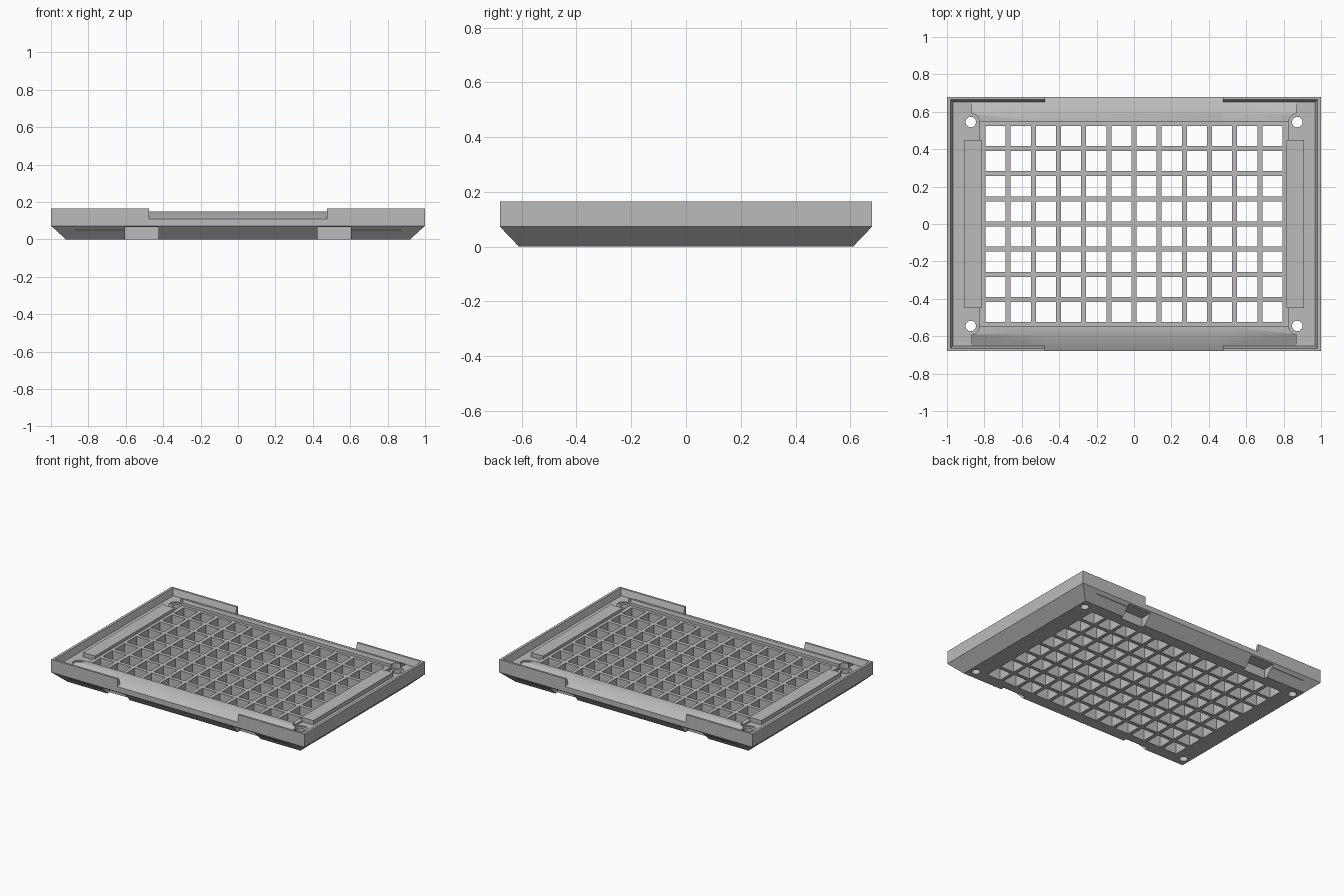
import bpy, bmesh, math

if "Cube" in bpy.data.objects:
    bpy.data.objects.remove(bpy.data.objects["Cube"])

grey = bpy.data.materials.new("plain grey")
grey.diffuse_color = (0.5, 0.5, 0.5, 1)
grey.use_nodes = True
grey.node_tree.nodes["Principled BSDF"].inputs["Base Color"].default_value = grey.diffuse_color


def finish(name, bm):
    bmesh.ops.recalc_face_normals(bm, faces=bm.faces)
    me = bpy.data.meshes.new(name)
    bm.to_mesh(me)
    bm.free()
    ob = bpy.data.objects.new(name, me)
    me.materials.append(grey)
    bpy.context.collection.objects.link(ob)
    return ob


def prism_x(name, profile, x0, x1):
    """Solid with a (y, z) profile running along x."""
    bm = bmesh.new()
    a = [bm.verts.new((x0, y, z)) for y, z in profile]
    b = [bm.verts.new((x1, y, z)) for y, z in profile]
    n = len(profile)
    bm.faces.new(a)
    bm.faces.new(b)
    for i in range(n):
        bm.faces.new((a[i], a[(i + 1) % n], b[(i + 1) % n], b[i]))
    return finish(name, bm)


def box(name, x0, x1, y0, y1, z0, z1):
    return prism_x(name, [(y0, z0), (y1, z0), (y1, z1), (y0, z1)], x0, x1)


def cylinder(name, r, x, y, z0, z1):
    bm = bmesh.new()
    bmesh.ops.create_cone(bm, cap_ends=True, segments=32, radius1=r, radius2=r, depth=z1 - z0)
    bmesh.ops.translate(bm, verts=bm.verts, vec=(x, y, (z0 + z1) / 2))
    return finish(name, bm)


def combine(target, other, op):
    """Apply a boolean and drop the helper."""
    mod = target.modifiers.new("boolean", 'BOOLEAN')
    mod.operation = op
    mod.solver = 'EXACT'
    mod.object = other
    bpy.context.view_layer.objects.active = target
    bpy.ops.object.modifier_apply(modifier=mod.name)
    bpy.data.objects.remove(other, do_unlink=True)


# Tray: rectangular loops (half x, half y, z) round a closed section
loops = [(.82, .55, 0), (.92, .61, 0), (1, .68, .073), (1, .68, .165),
         (.982, .665, .165), (.968, .652, .12), (.82, .55, .12)]
bm = bmesh.new()
rings = [[bm.verts.new((sx * x, sy * y, z)) for sx, sy in ((-1, -1), (1, -1), (1, 1), (-1, 1))]
         for x, y, z in loops]
for k in range(len(rings)):
    a, b = rings[k], rings[(k + 1) % len(rings)]
    for i in range(4):
        j = (i + 1) % 4
        bm.faces.new((a[i], a[j], b[j], b[i]))
tray = finish("tray", bm)

# Wall openings at the front and back
for s in (-1, 1):
    y0, y1 = sorted((s * .6, s * .75))
    combine(tray, box("wall_cut", -.475, .475, y0, y1, .11, .3), 'DIFFERENCE')

# Raised frame round the grid: sloped front and back, stepped sides
for s in (-1, 1):
    full = [(s * .545, .05), (s * .62, .05), (s * .68, .11), (s * .59, .15), (s * .545, .15)]
    short = [(s * .545, .05), (s * .66, .05), (s * .66, .119), (s * .59, .15), (s * .545, .15)]
    combine(tray, prism_x("slope", full, -.475, .475), 'UNION')
    for t in (-1, 1):
        x0, x1 = sorted((t * .474, t * .87))
        combine(tray, prism_x("slope_end", short, x0, x1), 'UNION')
    x0, x1 = sorted((s * .815, s * .91))
    combine(tray, box("side_step", x0, x1, -.45, .45, .05, .15), 'UNION')

# Grid plate: 12 x 8 square openings
pitch, half = .1345, .054


def lines(count, edge):
    cs = [(i - (count - 1) / 2) * pitch for i in range(count)]
    return [-edge] + [c + d for c in cs for d in (-half, half)] + [edge]


xs, ys = lines(12, .825), lines(8, .555)
bm = bmesh.new()
vs = [[bm.verts.new((x, y, 0)) for y in ys] for x in xs]
for i in range(len(xs) - 1):
    for j in range(len(ys) - 1):
        if not (i % 2 and j % 2):
            bm.faces.new((vs[i][j], vs[i + 1][j], vs[i + 1][j + 1], vs[i][j + 1]))
ext = bmesh.ops.extrude_face_region(bm, geom=bm.faces[:], use_keep_orig=True)
bmesh.ops.translate(bm, vec=(0, 0, .13), verts=[v for v in ext["geom"] if isinstance(v, bmesh.types.BMVert)])
combine(tray, finish("grid", bm), 'UNION')

# Screw holes with counterbores, and pry pockets in the lower bevel
for sx in (-1, 1):
    for sy in (-1, 1):
        x, y = sx * .873, sy * .545
        combine(tray, cylinder("counterbore", .046, x, y, .112, .3), 'DIFFERENCE')
        combine(tray, cylinder("screw_hole", .028, x, y, -.1, .3), 'DIFFERENCE')
        x0, x1 = sorted((sx * .425, sx * .605))
        y0, y1 = sorted((sy * .585, sy * .75))
        combine(tray, box("pocket", x0, x1, y0, y1, -.1, .066), 'DIFFERENCE')

bpy.context.view_layer.objects.active = tray
tray.select_set(True)
bpy.ops.object.shade_smooth_by_angle(angle=math.radians(25))
